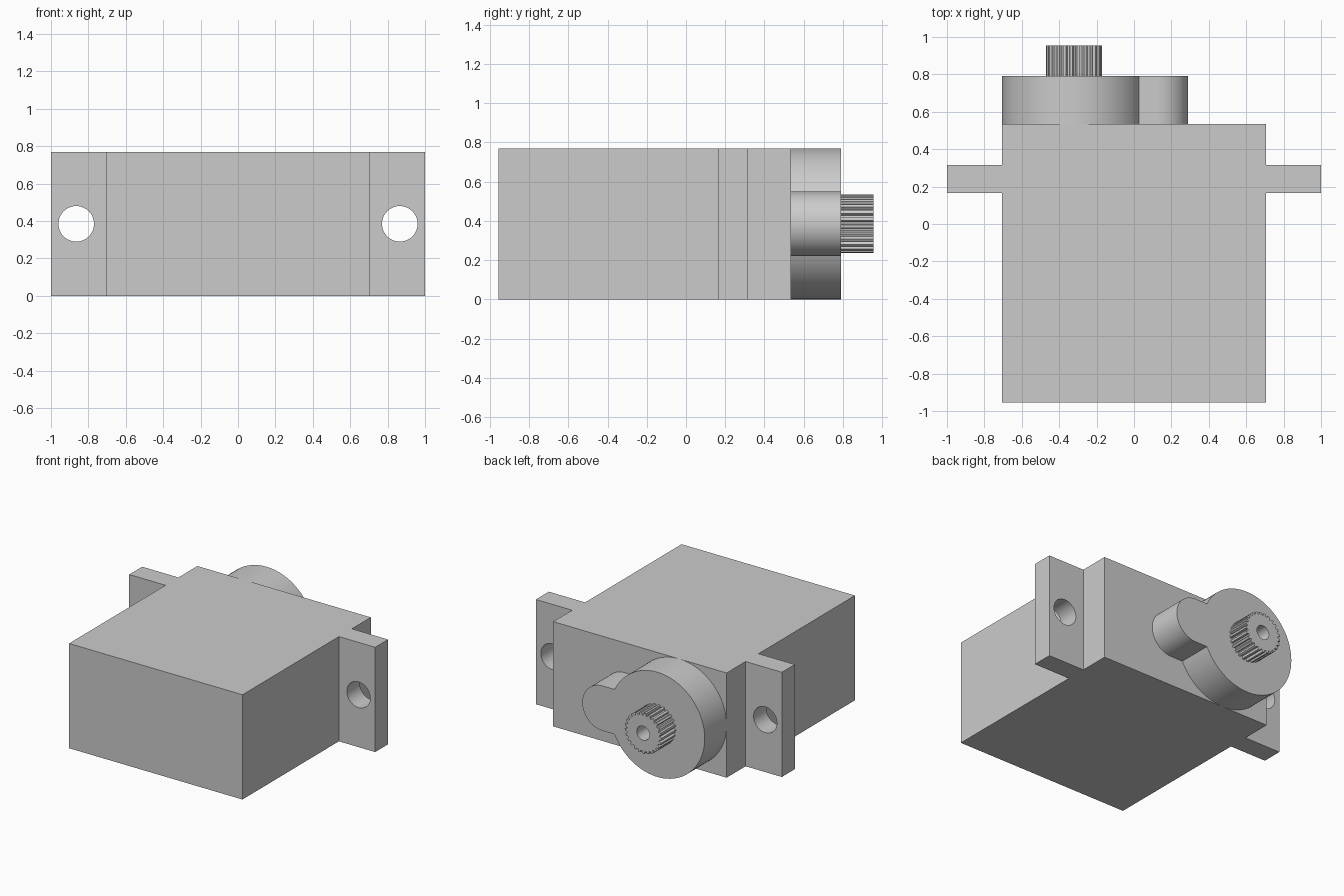
import bpy, bmesh
from math import sin, cos, pi, asin
from mathutils import Vector

if "Cube" in bpy.data.objects:
    bpy.data.objects.remove(bpy.data.objects["Cube"])

grey = bpy.data.materials.new("plain_grey")
grey.use_nodes = True
grey.diffuse_color = (0.6, 0.6, 0.6, 1)
grey.node_tree.nodes["Principled BSDF"].inputs["Base Color"].default_value = (0.6, 0.6, 0.6, 1)

MID = 0.385                      # height of every round feature
SHAFT_X = -0.32


def prism(name, points, push):
    """Extrude a closed outline along the vector push."""
    bm = bmesh.new()
    face = bm.faces.new([bm.verts.new(p) for p in points])
    new = bmesh.ops.extrude_face_region(bm, geom=[face], use_keep_orig=True)["geom"]
    verts = [v for v in new if isinstance(v, bmesh.types.BMVert)]
    bmesh.ops.translate(bm, verts=verts, vec=Vector(push))
    bmesh.ops.recalc_face_normals(bm, faces=bm.faces)
    mesh = bpy.data.meshes.new(name)
    bm.to_mesh(mesh)
    bm.free()
    mesh.materials.append(grey)
    obj = bpy.data.objects.new(name, mesh)
    bpy.context.collection.objects.link(obj)
    return obj


def arc(cx, r, start, end, n, y):
    """Points on an arc in the xz plane, at depth y."""
    angles = [start + (end - start) * i / n for i in range(n + 1)]
    return [(cx + r * cos(a), y, MID + r * sin(a)) for a in angles]


def drill(obj, cx, r, y0, y1):
    """Cut a round hole along y."""
    cutter = prism("drill", arc(cx, r, 0, 2 * pi, 48, y0)[:-1], (0, y1 - y0, 0))
    cutter.hide_render = True
    mod = obj.modifiers.new("hole", "BOOLEAN")
    mod.operation, mod.solver, mod.object = "DIFFERENCE", "EXACT", cutter
    bpy.context.view_layer.objects.active = obj
    bpy.ops.object.modifier_apply(modifier=mod.name)
    bpy.data.objects.remove(cutter)


def smooth(obj, degrees):
    bpy.ops.object.select_all(action="DESELECT")
    obj.select_set(True)
    bpy.context.view_layer.objects.active = obj
    bpy.ops.object.shade_smooth_by_angle(angle=degrees * pi / 180)


# Case with a mounting ear on each side
half = [(0.705, -0.955), (0.705, 0.165), (1, 0.165), (1, 0.315), (0.705, 0.315), (0.705, 0.535)]
outline = half + [(-x, y) for x, y in reversed(half)]
case = prism("case_with_ears", [(x, y, 0) for x, y in outline], (0, 0, 2 * MID))
for side in (-1, 1):
    drill(case, side * 0.865, 0.095, 0.1, 0.4)
smooth(case, 30)

# Gear housing: large disc joined to a small rounded lobe
R, LOBE = 0.385, 0.165
meet = asin(LOBE / R)
housing = prism("gear_housing",
                arc(SHAFT_X, R, meet, 2 * pi - meet, 80, 0.535)
                + arc(0.125, LOBE, -pi / 2, pi / 2, 32, 0.535), (0, 0.255, 0))
smooth(housing, 30)

# Splined output shaft with a screw hole
TEETH = 25
teeth = []
for i in range(TEETH):
    for step, r in ((0, 0.133), (0.3, 0.133), (0.45, 0.15), (0.85, 0.15)):
        a = 2 * pi * (i + step) / TEETH
        teeth.append((SHAFT_X + r * cos(a), 0.79, MID + r * sin(a)))
shaft = prism("splined_shaft", teeth, (0, 0.165, 0))
drill(shaft, SHAFT_X, 0.052, 0.8, 1)
smooth(shaft, 25)
